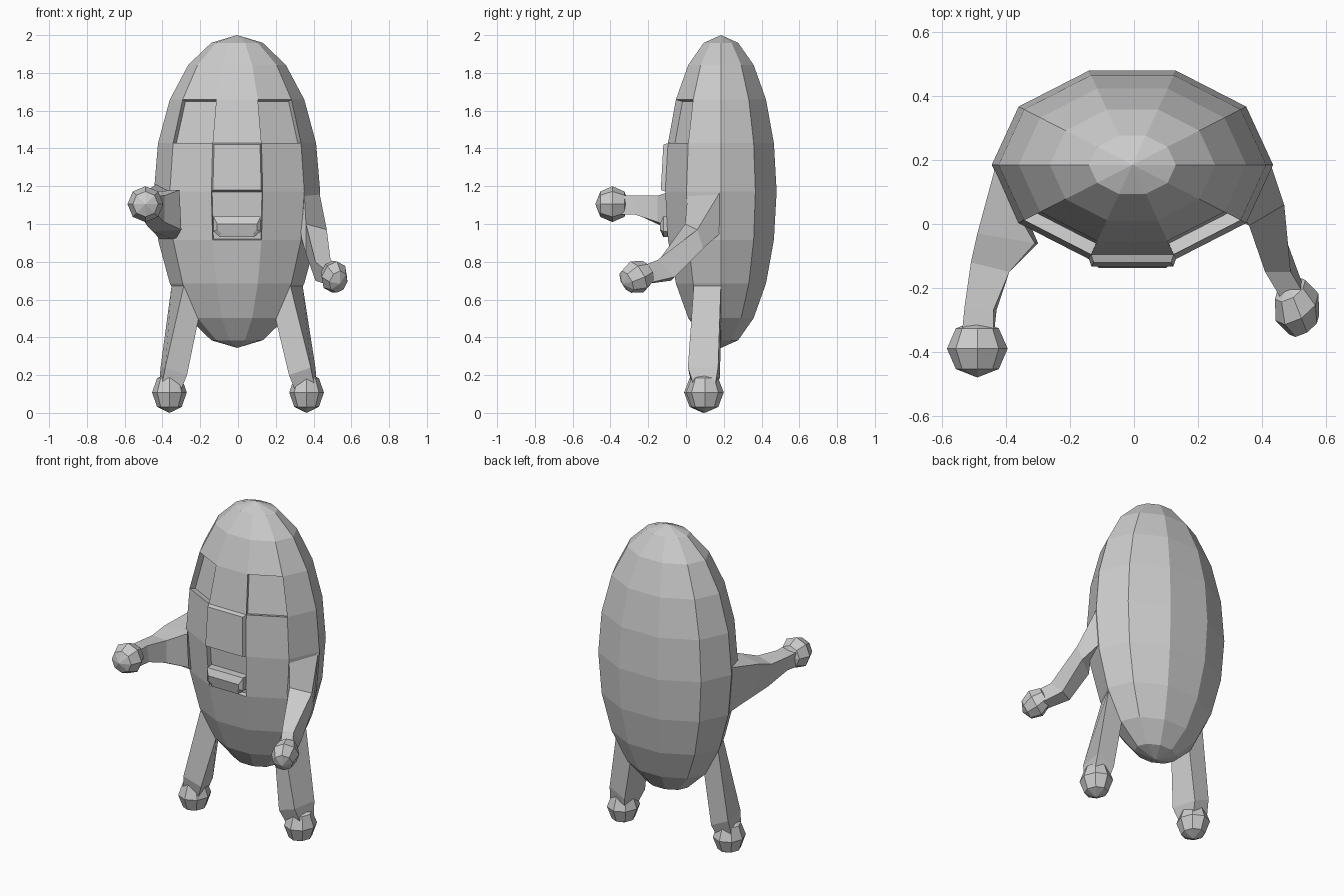
import bpy, bmesh
from math import sin, cos, pi
from mathutils import Vector

if "Cube" in bpy.data.objects:
    bpy.data.objects.remove(bpy.data.objects["Cube"])

CX, CY, CZ = -0.005, 0.185, 1.172        # body centre
RX, RY, RZ = 0.44, 0.31, 0.828           # body radii


def finish(name, bm):
    bmesh.ops.recalc_face_normals(bm, faces=bm.faces)
    me = bpy.data.meshes.new(name)
    bm.to_mesh(me)
    bm.free()
    ob = bpy.data.objects.new(name, me)
    bpy.context.collection.objects.link(ob)
    return ob


def body_point(i, j):
    """Point on the body: i = segment of 10 (8 is front right), j = ring of 10."""
    a, t = i * pi / 5, j * pi / 10
    return Vector((CX + RX * sin(t) * cos(a), CY + RY * sin(t) * sin(a), CZ + RZ * cos(t)))


def loft(name, rings):
    """Skin a list of equally sized rings and cap both ends."""
    bm = bmesh.new()
    vs = [[bm.verts.new(p) for p in r] for r in rings]
    n = len(rings[0])
    for a, b in zip(vs, vs[1:]):
        for k in range(n):
            bm.faces.new((a[k], a[(k + 1) % n], b[(k + 1) % n], b[k]))
    bm.faces.new(vs[0])
    bm.faces.new(vs[-1])
    return finish(name, bm)


def ball(name, centre, size, toward):
    """Chunky eight-sided hand or foot, its pole pointing along the limb."""
    bm = bmesh.new()
    bmesh.ops.create_uvsphere(bm, u_segments=8, v_segments=4, radius=1)
    rot = Vector(toward).to_track_quat('Z', 'Y')
    for v in bm.verts:
        p = rot @ v.co
        v.co = Vector([c + s * q for c, s, q in zip(centre, size, p)])
    return finish(name, bm)


# Body: ten-sided egg with face features pushed in and out
bm = bmesh.new()
top = bm.verts.new(body_point(0, 0))
bot = bm.verts.new(body_point(0, 10))
grid = [[bm.verts.new(body_point(i, j)) for i in range(10)] for j in range(1, 10)]
cell = {}
for i in range(10):
    k = (i + 1) % 10
    bm.faces.new((top, grid[0][i], grid[0][k]))
    bm.faces.new((bot, grid[8][k], grid[8][i]))
    for j in range(8):
        cell[i, j + 1] = bm.faces.new((grid[j][i], grid[j + 1][i], grid[j + 1][k], grid[j][k]))


def push(face, offset, taper=1.0):
    new = bmesh.ops.extrude_discrete_faces(bm, faces=[face])['faces'][0]
    mid = new.calc_center_median()
    for v in new.verts:
        v.co = mid + (v.co - mid) * taper + Vector(offset)


push(cell[6, 3], (0.015, 0.035, -0.01))      # left eye
push(cell[8, 3], (-0.015, 0.035, -0.01))     # right eye
push(cell[7, 4], (0, -0.024, 0), 0.94)       # nose panel
push(cell[7, 5], (0, 0.03, 0), 0.97)         # mouth recess
finish("body", bm)

# Lower lip
lip = [[(-0.13, y0, 1.04), (0.12, y0, 1.04), (0.12, y0, 0.96), (0.085, y0, 0.93), (-0.095, y0, 0.93),
        (-0.13, y0, 0.96)] for y0 in (-0.06, -0.12)]
lip.append([(-0.11, -0.138, 1.0), (0.1, -0.138, 1.0), (0.1, -0.138, 0.97), (0.08, -0.125, 0.95),
            (-0.09, -0.125, 0.95), (-0.11, -0.138, 0.97)])
loft("lower_lip", lip)


def root(i, k, j, l):
    """Body face used as the start of a limb, sunk slightly into the body."""
    pts = [body_point(i, j), body_point(k, j), body_point(k, l), body_point(i, l)]
    return [p + (Vector((CX, CY, p.z)) - p) * 0.03 for p in pts]


# Arms: order of each ring is outer top, inner top, inner bottom, outer bottom
arm_l = root(5, 6, 5, 6)
arm_l[0].z += 0.04
loft("left_arm", [arm_l,
     [(-0.49, -0.03, 1.17), (-0.31, -0.06, 1.18), (-0.30, -0.06, 0.97), (-0.45, -0.04, 0.96)],
     [(-0.51, -0.12, 1.14), (-0.39, -0.15, 1.15), (-0.39, -0.15, 1.01), (-0.48, -0.13, 0.99)],
     [(-0.53, -0.26, 1.14), (-0.44, -0.27, 1.15), (-0.43, -0.27, 1.05), (-0.52, -0.26, 1.05)],
     [(-0.54, -0.36, 1.14), (-0.44, -0.36, 1.15), (-0.44, -0.36, 1.05), (-0.54, -0.36, 1.05)]])
ball("left_hand", (-0.49, -0.39, 1.105), (0.095, 0.09, 0.095), (0, -1, 0))

loft("right_arm", [
     [(0.43, 0.18, 1.17), (0.35, 0.01, 1.17), (0.33, 0.01, 0.95), (0.41, 0.18, 0.95)],
     [(0.47, 0.06, 0.97), (0.36, -0.005, 1.0), (0.36, 0.03, 0.84), (0.46, 0.09, 0.87)],
     [(0.49, -0.15, 0.81), (0.41, -0.15, 0.80), (0.41, -0.08, 0.70), (0.48, -0.06, 0.72)],
     [(0.55, -0.25, 0.77), (0.47, -0.25, 0.75), (0.47, -0.23, 0.68), (0.54, -0.23, 0.68)]])
ball("right_hand", (0.51, -0.26, 0.72), (0.075, 0.095, 0.09), (0.4, -0.8, -0.4))

# Legs: straight tapering limbs growing out of the lower front sides
for name, s, (i, k), fy in (("left", -1, (5, 6), 0.09), ("right", 1, (10, 9), 0.1)):
    loft(name + "_leg", [root(i, k, 7, 8),
         [(s * 0.41, 0.17, 0.24), (s * 0.385, 0.01, 0.24), (s * 0.27, 0.02, 0.20), (s * 0.30, 0.18, 0.19)],
         [(s * 0.42, fy + 0.05, 0.12), (s * 0.41, fy - 0.05, 0.12),
          (s * 0.31, fy - 0.05, 0.10), (s * 0.32, fy + 0.05, 0.10)]])
    ball(name + "_foot", (s * 0.363, fy, 0.108), (0.092, 0.1, 0.108), (0, 0, 1))
